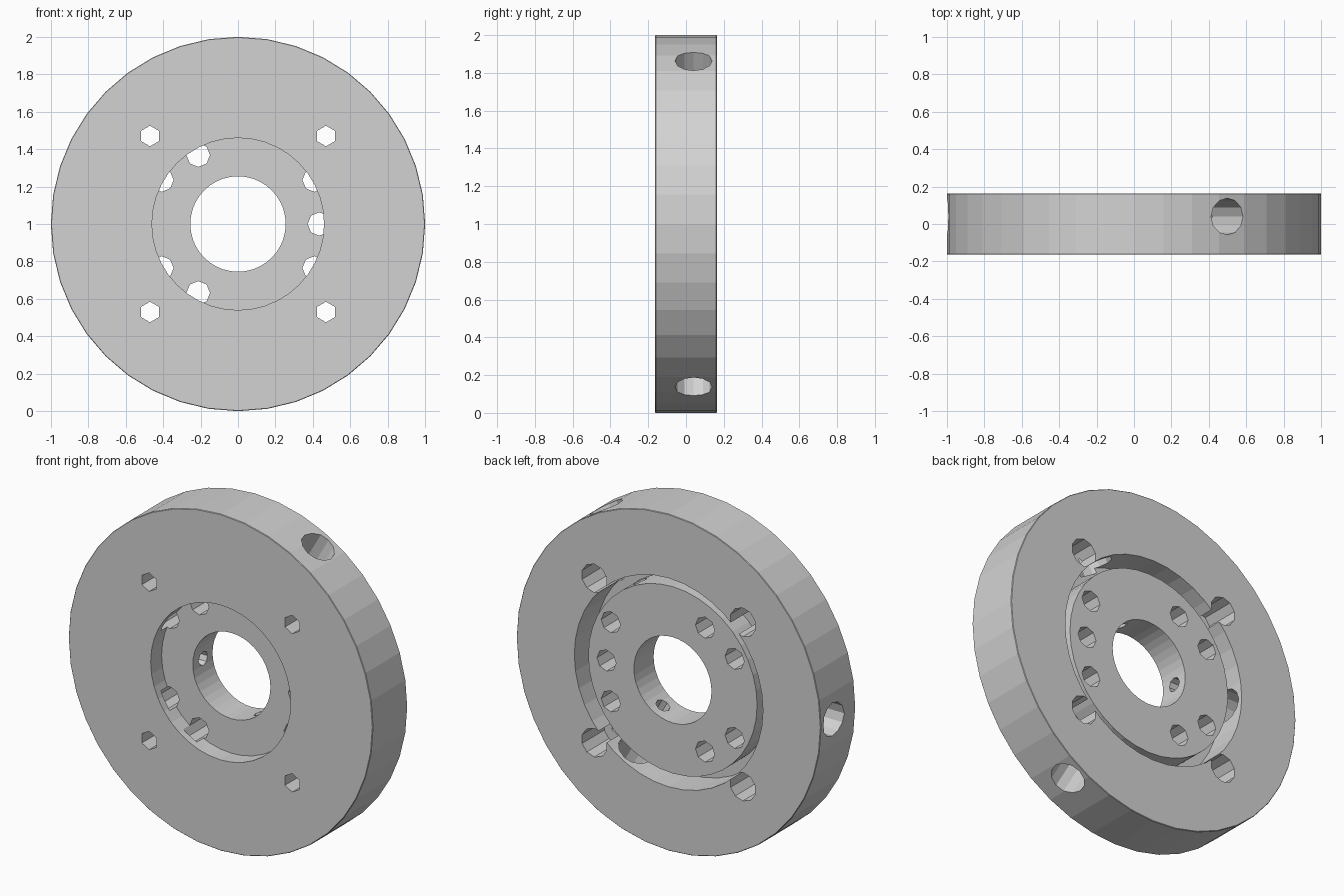
import bpy
import math
from mathutils import Matrix, Vector

if "Cube" in bpy.data.objects:
    bpy.data.objects.remove(bpy.data.objects["Cube"])

CENTRE = Vector((0, 0, 1))
SEGMENTS = 40

metal = bpy.data.materials.new("grey metal")
metal.diffuse_color = (0.65, 0.65, 0.65, 1)
metal.use_nodes = True
metal.node_tree.nodes["Principled BSDF"].inputs["Base Color"].default_value = metal.diffuse_color

# Cross-section of the flange: (radius, y), with front recess and rear groove
profile = [
    (0.255, -0.06), (0.46, -0.06), (0.46, -0.163), (0.997, -0.163),
    (1.0, -0.16), (1.0, 0.16), (0.997, 0.163), (0.62, 0.163),
    (0.62, -0.03), (0.555, -0.03), (0.555, 0.125), (0.255, 0.125),
]
n = len(profile)
verts, faces = [], []
for i in range(SEGMENTS):
    a = math.tau * i / SEGMENTS
    for r, y in profile:
        verts.append((r * math.cos(a), y, 1 + r * math.sin(a)))
    j = (i + 1) % SEGMENTS
    for k in range(n):
        m = (k + 1) % n
        faces.append((i * n + k, i * n + m, j * n + m, j * n + k))
mesh = bpy.data.meshes.new("flange")
mesh.from_pydata(verts, [], faces)
mesh.materials.append(metal)
flange = bpy.data.objects.new("flange", mesh)
bpy.context.collection.objects.link(flange)

bpy.context.view_layer.objects.active = flange
flange.select_set(True)
bpy.ops.object.mode_set(mode='EDIT')
bpy.ops.mesh.select_all(action='SELECT')
bpy.ops.mesh.normals_make_consistent(inside=False)
bpy.ops.object.mode_set(mode='OBJECT')


def drill(start, end, radius, sides):
    """Cut a round hole between two points measured from the disc centre."""
    start, end = Vector(start), Vector(end)
    axis = end - start
    turn = axis.to_track_quat('Z', 'Y').to_matrix().to_4x4()
    bpy.ops.mesh.primitive_cylinder_add(vertices=sides, radius=radius, depth=axis.length)
    cutter = bpy.context.object
    cutter.matrix_world = Matrix.Translation(CENTRE + (start + end) / 2) @ turn
    cutter.data.materials.append(metal)
    cutter.hide_render = True
    bpy.context.view_layer.update()
    mod = flange.modifiers.new("hole", 'BOOLEAN')
    mod.operation = 'DIFFERENCE'
    mod.solver = 'EXACT'
    mod.object = cutter
    bpy.context.view_layer.objects.active = flange
    bpy.ops.object.modifier_apply(modifier=mod.name)
    bpy.data.objects.remove(cutter)


def polar(angle, radius, y):
    a = math.radians(angle)
    return (radius * math.cos(a), y, radius * math.sin(a))


# Corner mounting holes, with wide pockets that open into the rear groove
for angle in (45, 135, 225, 315):
    drill(polar(angle, 0.665, -0.3), polar(angle, 0.665, 0.3), 0.055, 6)
    drill(polar(angle, 0.69, -0.045), polar(angle, 0.69, 0.3), 0.085, 10)

# Hub holes, the side ones breaking into the wall of the front recess
hub_holes = {0: 0.435, 30: 0.47, 330: 0.47, 150: 0.47, 210: 0.47, 120: 0.425, 240: 0.425}
for angle, radius in hub_holes.items():
    drill(polar(angle, radius, -0.12), polar(angle, radius, 0.3), 0.063, 8)

# Radial set-screw holes through the rim, narrower through the hub
for angle in (60, 180, 300):
    drill(polar(angle, 0.585, 0.04), polar(angle, 1.2, 0.04), 0.098, 12)
    drill(polar(angle, 0.1, 0.035), polar(angle, 0.6, 0.035), 0.042, 8)

bpy.ops.object.select_all(action='DESELECT')
flange.select_set(True)
bpy.context.view_layer.objects.active = flange
bpy.ops.object.shade_flat()
